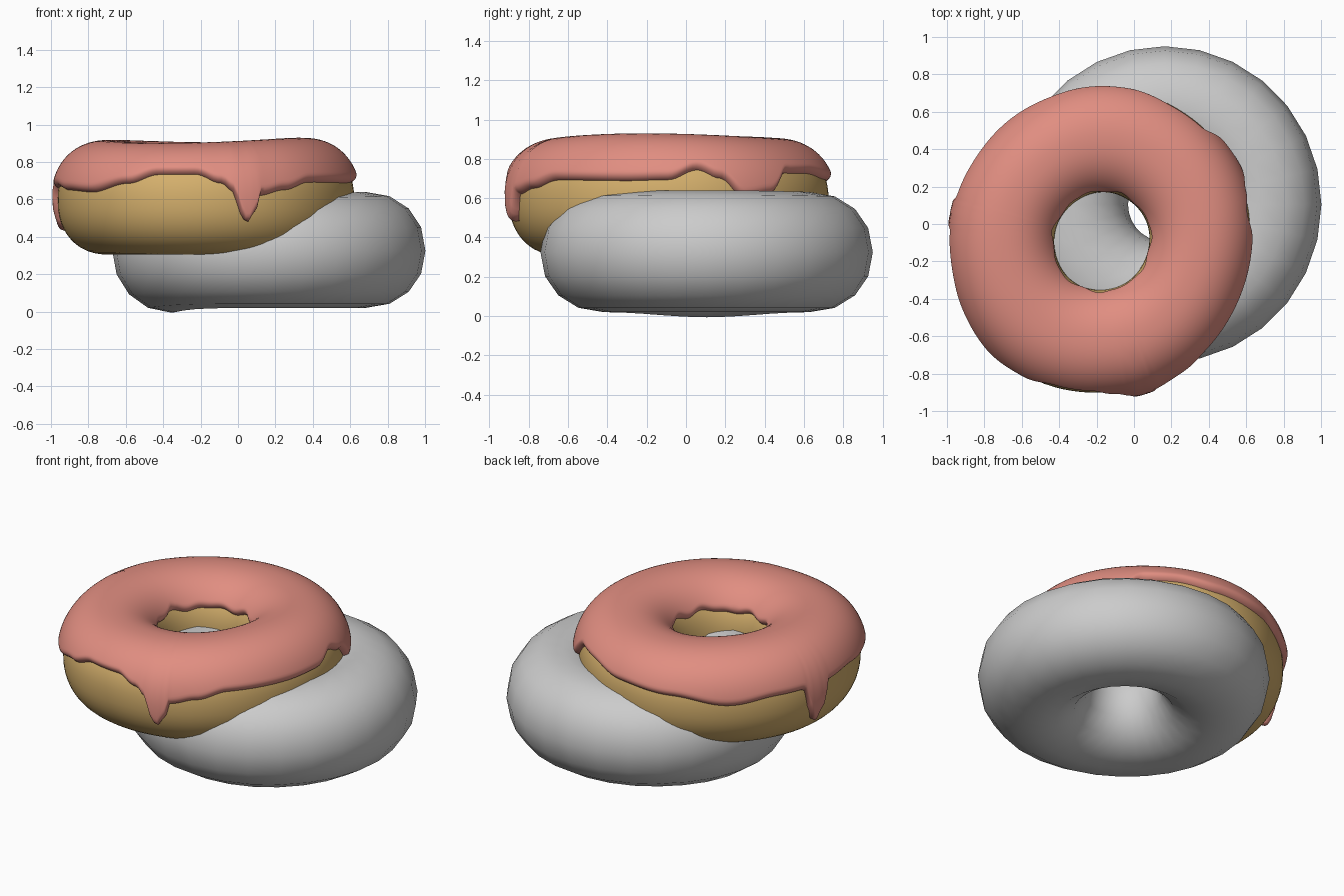
import bpy, bmesh
from math import sin, cos, pi, asin, radians, sqrt, exp, copysign

if "Cube" in bpy.data.objects:
    bpy.data.objects.remove(bpy.data.objects["Cube"])


def power(v, p):
    return copysign(abs(v) ** p, v)


def ring_mesh(name, segs, steps, point, closed):
    """Sweep a cross-section point(theta, u) around a ring."""
    bm = bmesh.new()
    count = steps if closed else steps + 1
    rows = [[bm.verts.new(point(2 * pi * i / segs, j / steps)) for j in range(count)]
            for i in range(segs)]
    for i in range(segs):
        a, b = rows[i], rows[(i + 1) % segs]
        for j in range(steps):
            k = (j + 1) % count
            bm.faces.new((a[j], b[j], b[k], a[k]))
    bmesh.ops.recalc_face_normals(bm, faces=bm.faces)
    me = bpy.data.meshes.new(name)
    bm.to_mesh(me)
    bm.free()
    for p in me.polygons:
        p.use_smooth = True
    ob = bpy.data.objects.new(name, me)
    bpy.context.collection.objects.link(ob)
    return ob


def paint(ob, colour):
    mat = bpy.data.materials.new(ob.name + "_colour")
    mat.diffuse_color = (*colour, 1)
    mat.use_nodes = True
    mat.node_tree.nodes["Principled BSDF"].inputs["Base Color"].default_value = mat.diffuse_color
    ob.data.materials.append(mat)


def bump(theta, deg, width):
    d = (theta - radians(deg) + pi) % (2 * pi) - pi
    return exp(-(d / radians(width)) ** 2)


# Plain lower doughnut
def lower_point(th, u):
    t = 2 * pi * u
    r = 0.517 + 0.32 * power(cos(t), 0.95)
    z = 0.325 + 0.305 * power(sin(t), 0.95)
    if sin(t) < 0:
        z -= 0.026 * bump(th, 180, 35) * sin(t) ** 2
    else:
        z += 0.01 * bump(th, 0, 60) * sin(t)
    return (0.165 + r * cos(th), 0.105 + r * sin(th) * 1.01, z)


ring_mesh("lower_doughnut", 28, 16, lower_point, True)

# Upper doughnut cross-section, shared by dough and icing
A, B, ZC, R, N = 0.27, 0.29, 0.595, 0.525, 2.2


def upper_point(th, t, off):
    r = R + (A + off) * power(cos(t), 2 / N)
    z = ZC + (B + off) * power(sin(t), 2 / N)
    lump = 0.018 * cos(2 * th - radians(100)) + 0.005 * sin(5 * th)
    r *= 1 + lump
    z += (0.010 * cos(2 * th + radians(30)) + 0.006 * cos(th) - 0.006) * max(0, sin(t))
    return (-0.172 + r * cos(th), -0.092 + r * sin(th) * 1.02, z)


dough = ring_mesh("upper_dough", 96, 48, lambda th, u: upper_point(th, 2 * pi * u, 0), True)
paint(dough, (0.66, 0.43, 0.15))

# Icing lower edge: angle in degrees, height (with two long drips)
EDGE = [(0, .69), (11, .74), (19, .70), (28, .60), (38, .62), (48, .73), (61, .73),
        (80, .70), (105, .68), (130, .63), (150, .66), (163, .66), (166, .51),
        (169, .43), (172, .51), (176, .66), (190, .67), (205, .65), (222, .64), (239, .69),
        (251, .74), (266, .74), (276, .69), (281, .64), (283, .53), (286, .48),
        (289, .53), (291, .62), (302, .65), (315, .69), (345, .685), (360, .69)]


def edge_height(th):
    d = th * 180 / pi % 360
    for (d0, z0), (d1, z1) in zip(EDGE, EDGE[1:]):
        if d <= d1:
            s = (1 - cos(pi * (d - d0) / (d1 - d0))) / 2
            return z0 + (z1 - z0) * s
    return EDGE[-1][1]


def angle_at(z):
    return asin(power((z - ZC) / B, N / 2))


def icing_point(th, u):
    u = 0.5 - 0.5 * cos(pi * u)
    t0 = angle_at(edge_height(th))
    t1 = pi - angle_at(0.735 + 0.008 * sin(7 * th) + 0.006 * sin(11 * th + 1))
    d = min(1, min(u, 1 - u) / 0.05)
    thick = 0.045 + 0.015 * bump(th, 286, 7) * (u < 0.5) * max(0, 1 - 2 * u)
    off = -0.01 + thick * sqrt(max(0, 1 - (1 - d) ** 2))
    return upper_point(th, t0 + (t1 - t0) * u, off)


icing = ring_mesh("icing", 240, 44, icing_point, False)
paint(icing, (0.75, 0.27, 0.22))
